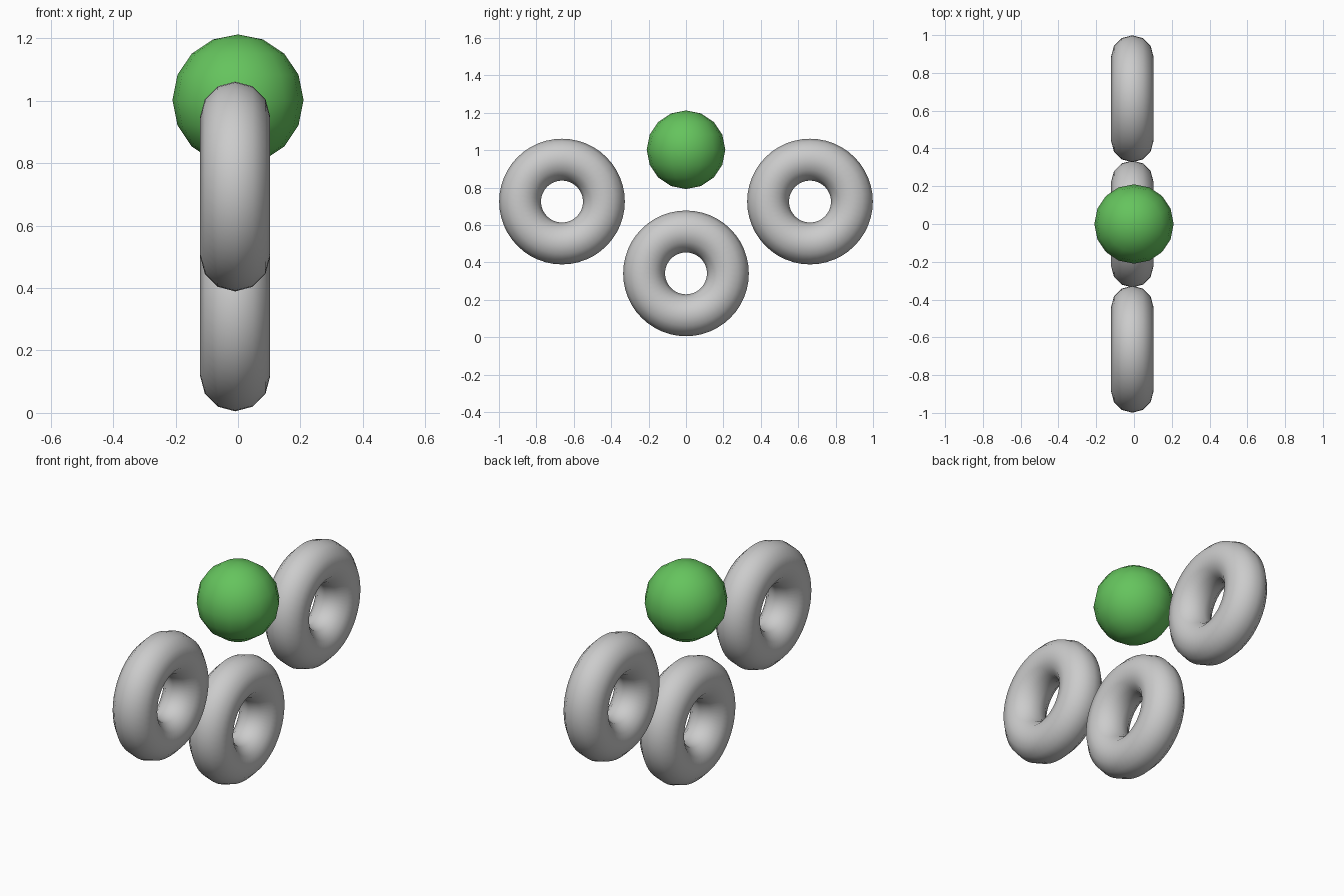
import bpy
from math import pi

if "Cube" in bpy.data.objects:
    bpy.data.objects.remove(bpy.data.objects["Cube"])


def ring(name, y, z):
    # Smooth ring standing upright, hole running along x
    bpy.ops.mesh.primitive_torus_add(
        major_radius=0.224, minor_radius=0.112,
        major_segments=48, minor_segments=12,
        location=(-0.009, y, z), rotation=(0, pi / 2, 0))
    ob = bpy.context.object
    ob.name = name
    bpy.ops.object.shade_smooth()
    return ob


# Three rings: one low in the centre, two raised at the sides
ring("centre_ring", 0, 0.341)
for side, y in (("left", -0.663), ("right", 0.663)):
    ring(side + "_ring", y, 0.725)

# Green ball above the centre ring
bpy.ops.mesh.primitive_uv_sphere_add(
    segments=16, ring_count=8, radius=0.21, location=(0, 0, 1.002))
ball = bpy.context.object
ball.name = "ball"
bpy.ops.object.shade_smooth()
green = bpy.data.materials.new("green")
green.diffuse_color = (0.13, 0.55, 0.11, 1)
green.use_nodes = True
green.node_tree.nodes["Principled BSDF"].inputs["Base Color"].default_value = green.diffuse_color
ball.data.materials.append(green)
